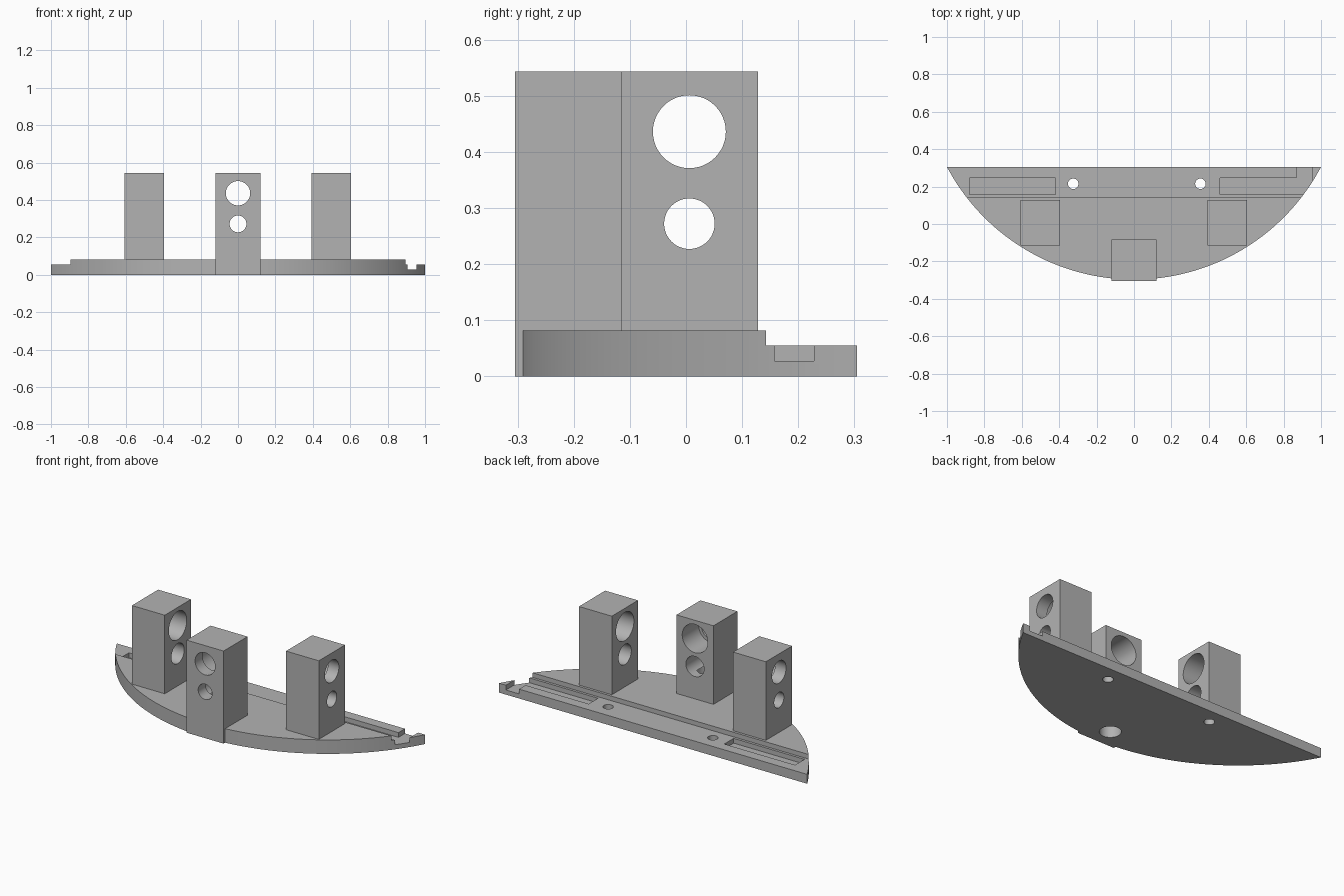
import bpy, bmesh
from math import asin, sin, cos, pi
from mathutils import Matrix

if "Cube" in bpy.data.objects:
    bpy.data.objects.remove(bpy.data.objects["Cube"])

grey = bpy.data.materials.new("plain grey")
grey.use_nodes = True
grey.diffuse_color = (0.45, 0.45, 0.45, 1)
grey.node_tree.nodes["Principled BSDF"].inputs["Base Color"].default_value = (0.45, 0.45, 0.45, 1)


def make(name, bm):
    bmesh.ops.recalc_face_normals(bm, faces=bm.faces)
    mesh = bpy.data.meshes.new(name)
    bm.to_mesh(mesh)
    bm.free()
    mesh.materials.append(grey)
    obj = bpy.data.objects.new(name, mesh)
    bpy.context.collection.objects.link(obj)
    return obj


def box(name, x0, x1, y0, y1, z0, z1):
    bm = bmesh.new()
    size = Matrix.Diagonal((x1 - x0, y1 - y0, z1 - z0, 1))
    middle = Matrix.Translation(((x0 + x1) / 2, (y0 + y1) / 2, (z0 + z1) / 2))
    bmesh.ops.create_cube(bm, size=1, matrix=middle @ size)
    return make(name, bm)


def rod(name, center, radius, length, axis="Z"):
    bm = bmesh.new()
    turn = {"X": Matrix.Rotation(pi / 2, 4, "Y"),
            "Y": Matrix.Rotation(pi / 2, 4, "X"),
            "Z": Matrix.Identity(4)}[axis]
    bmesh.ops.create_cone(bm, cap_ends=True, segments=48, radius1=radius, radius2=radius,
                          depth=length, matrix=Matrix.Translation(center) @ turn)
    return make(name, bm)


def cut(obj, cutters):
    """Subtract every cutter, apply the result and remove the cutters."""
    bpy.context.view_layer.objects.active = obj
    for c in cutters:
        c.hide_render = True
        mod = obj.modifiers.new("cut", "BOOLEAN")
        mod.operation, mod.solver, mod.object = "DIFFERENCE", "EXACT", c
        bpy.ops.object.modifier_apply(modifier=mod.name)
        bpy.data.objects.remove(c)


def smooth(obj):
    bpy.ops.object.select_all(action="DESELECT")
    obj.select_set(True)
    bpy.context.view_layer.objects.active = obj
    bpy.ops.object.shade_smooth_by_angle(angle=0.5)


# Base plate: a circular segment with its straight edge at the back
BACK, RADIUS, CENTER_Y, STEPS = 0.305, 1.1315, 0.8345, 80
TOP, LEDGE, FLOOR = 0.082, 0.055, 0.027
half = asin(1 / RADIUS)
bm = bmesh.new()
rim = []
for i in range(STEPS + 1):
    a = half * (2 * i / STEPS - 1)
    rim.append(bm.verts.new((RADIUS * sin(a), CENTER_Y - RADIUS * cos(a), 0)))
face = bm.faces.new(rim)
raised = bmesh.ops.extrude_face_region(bm, geom=[face])["geom"]
bmesh.ops.translate(bm, vec=(0, 0, TOP),
                    verts=[v for v in raised if isinstance(v, bmesh.types.BMVert)])
base = make("base_plate", bm)

# Rear ledge, recessed slots, screw holes and a seat for the middle post
cut(base, [
    box("ledge_cutter", -1.2, 1.2, 0.143, 0.5, LEDGE, 0.2),
    box("right_slot_cutter", -0.88, -0.42, 0.158, 0.245, FLOOR, 0.2),
    box("left_slot_cutter", 0.46, 0.9, 0.158, 0.245, FLOOR, 0.2),
    box("left_channel_cutter", 0.87, 0.955, 0.158, 0.4, FLOOR, 0.2),
    rod("right_screw_cutter", (-0.325, 0.215, 0), 0.028, 0.4),
    rod("left_screw_cutter", (0.355, 0.215, 0), 0.028, 0.4),
    box("seat_cutter", -0.12, 0.12, -0.4, -0.083, -0.1, 0.2),
])
smooth(base)

# Sensor posts: each bore is narrow on the outer face and wide on the inner one
HEIGHT, LIP = 0.543, 0.07
BORES = [(0.436, 0.065, 0.083), (0.272, 0.045, 0.059)]  # height, narrow, wide


def bores(axis, x, y, inward):
    """Cutters for both stepped bores; x, y mark the outer face."""
    out = []
    for z, narrow, wide in BORES:
        for radius, start, end in ((narrow, -0.1, 0.15), (wide, LIP, 0.4)):
            shift = inward * (start + end) / 2
            spot = (x + shift, y, z) if axis == "X" else (x, y + shift, z)
            out.append(rod("bore_cutter", spot, radius, end - start, axis))
    return out


right_post = box("right_post", -0.608, -0.395, -0.115, 0.128, TOP, HEIGHT)
cut(right_post, bores("X", -0.608, 0.006, 1))
left_post = box("left_post", 0.392, 0.605, -0.115, 0.128, TOP, HEIGHT)
cut(left_post, bores("X", 0.605, 0.006, -1))
middle_post = box("middle_post", -0.12, 0.12, -0.305, -0.083, 0, HEIGHT)
cut(middle_post, bores("Y", 0, -0.305, 1)
    + [rod("wire_hole_cutter", (0, -0.19, 0), 0.057, 0.44)])
for post in (right_post, left_post, middle_post):
    smooth(post)
